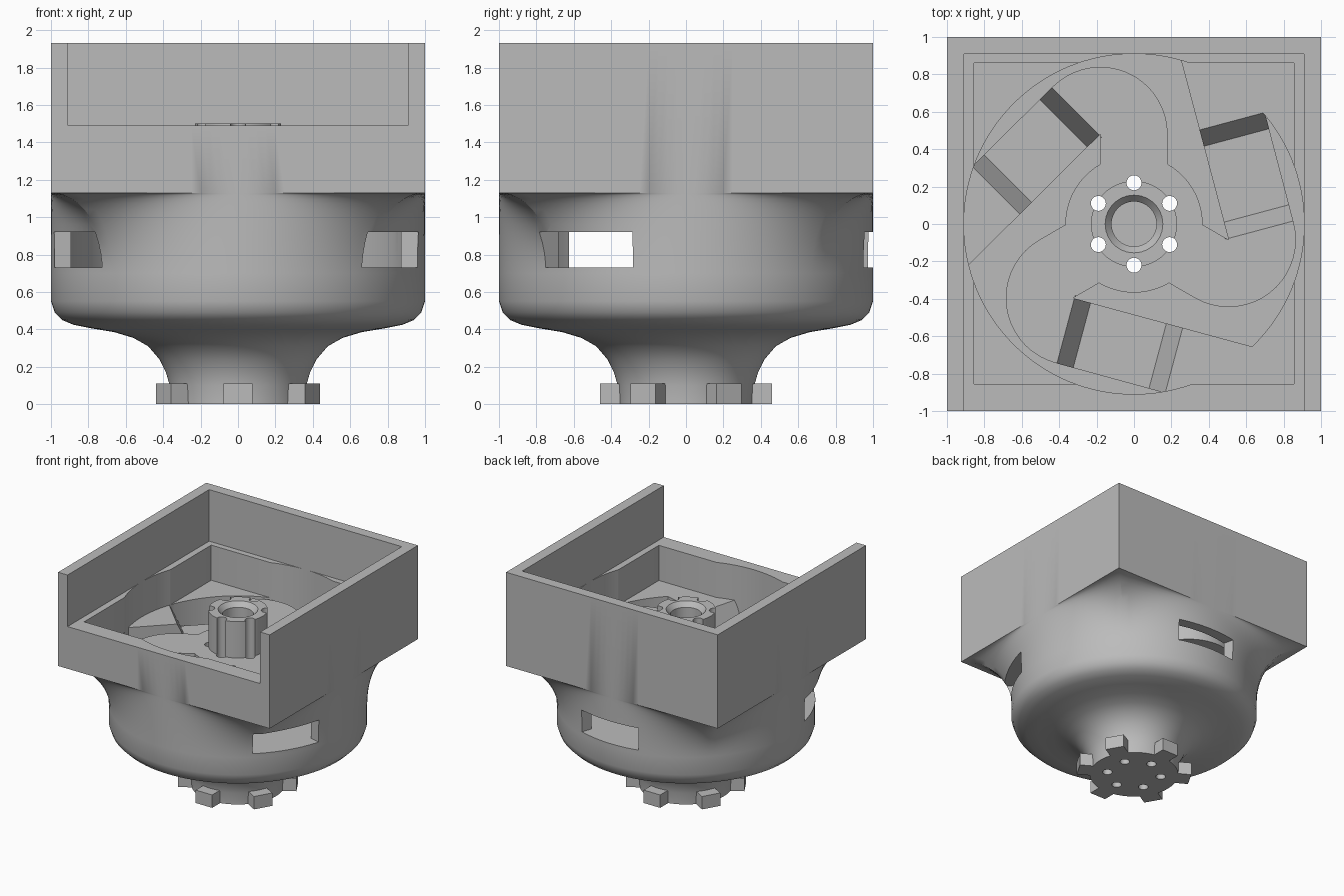
import bpy, bmesh, math
from math import sin, cos, pi, radians, sqrt
from mathutils import Matrix, Vector

default = bpy.data.objects.get("Cube")
if default:
    bpy.data.objects.remove(default, do_unlink=True)

grey = bpy.data.materials.new("plain grey")
grey.use_nodes = True
grey.diffuse_color = (0.5, 0.5, 0.5, 1)
grey.node_tree.nodes["Principled BSDF"].inputs["Base Color"].default_value = (0.5, 0.5, 0.5, 1)
grey.node_tree.nodes["Principled BSDF"].inputs["Roughness"].default_value = 0.7


def add_loft(bm, rings):
    """Skin a stack of equal-length point rings and cap both ends."""
    loops = [[bm.verts.new(p) for p in ring] for ring in rings]
    n = len(loops[0])
    for a, b in zip(loops, loops[1:]):
        for i in range(n):
            j = (i + 1) % n
            bm.faces.new((a[i], a[j], b[j], b[i]))
    bm.faces.new(loops[0][::-1])
    bm.faces.new(loops[-1])


def add_prism(bm, outline, z0, z1):
    add_loft(bm, [[(x, y, z) for x, y in outline] for z in (z0, z1)])


def arc(cx, cy, r, a0, a1, n):
    return [(cx + r * cos(radians(a0 + (a1 - a0) * i / n)),
             cy + r * sin(radians(a0 + (a1 - a0) * i / n))) for i in range(n + 1)]


def circle(cx, cy, r, n):
    return arc(cx, cy, r, 0, 360, n)[:-1]


def rect(x0, x1, y0, y1):
    return [(x0, y0), (x1, y0), (x1, y1), (x0, y1)]


def turn(points, degrees):
    c, s = cos(radians(degrees)), sin(radians(degrees))
    return [(x * c - y * s, x * s + y * c) for x, y in points]


def finish(name, bm):
    bmesh.ops.recalc_face_normals(bm, faces=bm.faces)
    mesh = bpy.data.meshes.new(name)
    bm.to_mesh(mesh)
    bm.free()
    mesh.materials.append(grey)
    obj = bpy.data.objects.new(name, mesh)
    bpy.context.collection.objects.link(obj)
    return obj


def prisms(name, *parts):
    bm = bmesh.new()
    for outline, z0, z1 in parts:
        add_prism(bm, outline, z0, z1)
    return finish(name, bm)


def activate(obj):
    bpy.ops.object.select_all(action='DESELECT')
    obj.select_set(True)
    bpy.context.view_layer.objects.active = obj


def cut(obj, cutter, keep=False):
    mod = obj.modifiers.new("cut", 'BOOLEAN')
    mod.operation = 'DIFFERENCE'
    mod.solver = 'EXACT'
    mod.object = cutter
    activate(obj)
    bpy.ops.object.modifier_apply(modifier=mod.name)
    if not keep:
        bpy.data.objects.remove(cutter, do_unlink=True)


# Body: turned foot and drum, flaring into the square hopper
SEG = 128
FLARE, EAVE, RIM, LEDGE, FLOOR, CAVITY = 0.70, 1.13, 1.93, 1.49, 1.19, 0.73


def body_ring(r, z, squareness=0.0):
    ring = []
    for i in range(SEG):
        a = 2 * pi * i / SEG
        square = 1 / max(abs(cos(a)), abs(sin(a)))
        d = r + (square - r) * squareness
        ring.append((d * cos(a), d * sin(a), z))
    return ring


profile = [(0.36, 0), (0.365, 0.1), (0.385, 0.17), (0.42, 0.24), (0.48, 0.31), (0.56, 0.355),
           (0.66, 0.385), (0.78, 0.405), (0.88, 0.425), (0.94, 0.45), (0.98, 0.49), (1, 0.55)]
rings = [body_ring(r, z) for r, z in profile]
for k in range(13):
    t = sin(pi / 2 * k / 12)
    rings.append(body_ring(1, FLARE + (EAVE - FLARE) * t, 1 - sqrt(max(0, 1 - t * t))))
rings.append(body_ring(1, RIM, 1))
bm = bmesh.new()
add_loft(bm, rings)
body = finish("hopper_body", bm)

# Hollow out the hopper: open front, ledge, square pit, round chamber
cut(body, prisms("cutter", (rect(-0.91, 0.91, -1.2, 0.91), LEDGE, 2.2)))
cut(body, prisms("cutter", (rect(-0.855, 0.855, -0.855, 0.86), FLOOR, 1.7)))
cut(body, prisms("cutter", (circle(0, 0, 0.91, SEG), CAVITY, 1.7)))

# Three outlet windows through the drum wall
for centre in (-32.5, 87.5, 207.5):
    wedge = arc(0, 0, 0.8, centre - 16, centre + 16, 8) + arc(0, 0, 1.3, centre + 16, centre - 16, 8)
    cut(body, prisms("cutter", (wedge, CAVITY, 0.92)))

# Feed plate: a hub with three hooked arms reaching the chamber wall
outline = []
for k in range(3):
    arm = [(0.18, 0.32)] + arc(-0.18, 0.48, 0.36, 0, 135, 18)
    arm += arc(0, 0, 0.912, 159.5, 194, 8) + [(-0.18, 0.48), (-0.18, 0.32)]
    arm += arc(0, 0, 0.367, 125, 175, 8)
    outline += turn(arm, 120 * k)
plate = prisms("feed_plate", (outline, 0.92, FLOOR))

# Recess with sloping ends across each arm
for k in range(3):
    bm = bmesh.new()
    ends = []
    for v in (-0.4, 0.4):
        section = [(0, FLOOR), (0.09, 1.0), (0.51, 1.0), (0.6, FLOOR), (0.6, 1.5), (0, 1.5)]
        ends.append([(u, v, z) for u, z in section])
    add_loft(bm, ends)
    place = (Matrix.Rotation(radians(120 * k), 4, 'Z') @ Matrix.Translation((-0.31, 0.60, 0))
             @ Matrix.Rotation(radians(225), 4, 'Z'))
    # keep the cutter clear of the neighbouring arms
    for vert in bm.verts:
        vert.co.y *= 0.48
    bmesh.ops.transform(bm, matrix=place, verts=bm.verts)
    cut(plate, finish("cutter", bm))

# Central column and splined hub with a chamfered bore
column = prisms("centre_column", (circle(0, 0, 0.28, 64), 0.7, 1.0))
hub = prisms("splined_hub", (circle(0, 0, 0.23, 64), 1.15, 1.5))
bm = bmesh.new()
add_loft(bm, [[(x, y, z) for x, y in circle(0, 0, r, 48)]
              for r, z in ((0.12, FLOOR), (0.12, 1.46), (0.155, 1.501), (0.155, 1.6))])
cut(hub, finish("cutter", bm))

# Six bores running right through
bores = prisms("bores", *[(circle(0.22 * cos(radians(a)), 0.22 * sin(radians(a)), 0.04, 20), -0.2, 1.7)
                          for a in range(30, 390, 60)])
for part in (body, plate, column, hub):
    cut(part, bores, keep=True)
bpy.data.objects.remove(bores, do_unlink=True)

# Coupling teeth round the foot
teeth = prisms("coupling_teeth", *[(turn(rect(0.33, 0.46, -0.078, 0.078), a), 0, 0.11)
                                   for a in range(30, 390, 60)])

for part in (body, plate, column, hub, teeth):
    activate(part)
    bpy.ops.object.shade_smooth_by_angle(angle=radians(30))
